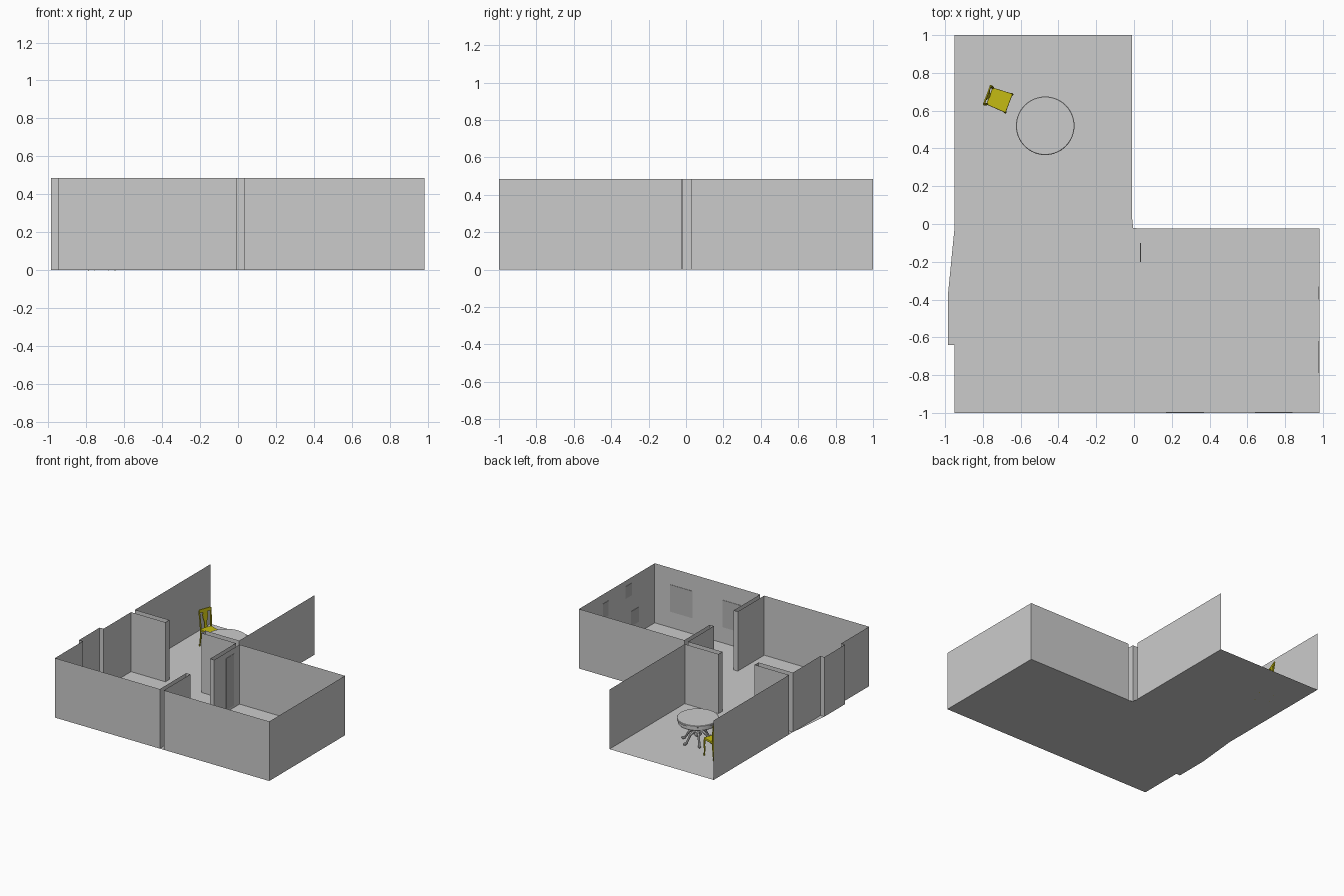
import bpy, bmesh, math
from mathutils import Vector, Matrix

if "Cube" in bpy.data.objects:
    bpy.data.objects.remove(bpy.data.objects["Cube"])


def material(name, rgb):
    m = bpy.data.materials.new(name)
    m.diffuse_color = (*rgb, 1)
    m.use_nodes = True
    m.node_tree.nodes["Principled BSDF"].inputs["Base Color"].default_value = m.diffuse_color
    return m


GREY = material("light_grey", (0.6, 0.6, 0.6))
DARK = material("mid_grey", (0.46, 0.46, 0.46))
YELLOW = material("olive_yellow", (0.56, 0.50, 0.006))


def finish(name, bm, mat, matrix=None, smooth=False, normals=True):
    if normals:
        bmesh.ops.recalc_face_normals(bm, faces=bm.faces)
    me = bpy.data.meshes.new(name)
    bm.to_mesh(me)
    bm.free()
    me.materials.append(mat)
    ob = bpy.data.objects.new(name, me)
    bpy.context.collection.objects.link(ob)
    if matrix:
        ob.matrix_world = matrix
    if smooth:
        bpy.ops.object.select_all(action='DESELECT')
        ob.select_set(True)
        bpy.context.view_layer.objects.active = ob
        bpy.ops.object.shade_smooth_by_angle(angle=math.radians(35))
    return ob


def box(name, lo, hi, mat, matrix=None):
    bm = bmesh.new()
    bmesh.ops.create_cube(bm, size=1)
    for v in bm.verts:
        v.co = Vector(lo[i] + (v.co[i] + 0.5) * (hi[i] - lo[i]) for i in range(3))
    return finish(name, bm, mat, matrix)


def sweep(name, path, mat, sides=8, matrix=None, smooth=True):
    """Tube through (point, radius) stations, with horizontal-safe rings."""
    bm = bmesh.new()
    rings = []
    pts = [Vector(p) for p, r in path]
    for i, (p, r) in enumerate(path):
        d = pts[min(i + 1, len(pts) - 1)] - pts[max(i - 1, 0)]
        side = Vector((0, 1, 0))
        other = d.cross(side).normalized()
        rings.append([bm.verts.new(pts[i] + r * (side * math.cos(a) + other * math.sin(a)))
                      for a in [(k + 0.5) * math.tau / sides for k in range(sides)]])
    for a, b in zip(rings, rings[1:]):
        for k in range(sides):
            bm.faces.new((a[k], a[(k + 1) % sides], b[(k + 1) % sides], b[k]))
    bm.faces.new(rings[0])
    bm.faces.new(rings[-1])
    return finish(name, bm, mat, matrix, smooth)


def lathe(name, profile, mat, matrix, sides=48):
    bm = bmesh.new()
    vs = [bm.verts.new((r, 0, z)) for r, z in profile]
    es = [bm.edges.new(p) for p in zip(vs, vs[1:])]
    bmesh.ops.spin(bm, geom=vs + es, cent=(0, 0, 0), axis=(0, 0, 1),
                   angle=math.tau, steps=sides)
    bmesh.ops.remove_doubles(bm, verts=bm.verts, dist=1e-5)
    return finish(name, bm, mat, matrix, True)


# Rooms: one floor outline with sheet walls, open along the back edge
H = 0.485
plan = [(-0.95, 1), (-0.95, 0.03), (-0.64, 0.03), (-0.64, -0.02), (-0.95, -0.02),
        (-0.95, -0.375), (-0.985, -0.375), (-0.985, -0.64), (-0.95, -0.64), (-0.95, -1),
        (-0.005, -1), (-0.005, -0.66), (0.032, -0.66), (0.032, -1), (0.982, -1),
        (0.982, -0.025), (0.032, -0.025), (0.032, -0.352), (-0.005, -0.352),
        (-0.005, -0.02), (-0.315, -0.02), (-0.315, 0.03), (-0.01, 0.03), (-0.01, 1)]
bm = bmesh.new()
bm.faces.new([bm.verts.new((x, y, 0)) for x, y in plan])
bmesh.ops.triangulate(bm, faces=bm.faces)
finish("floor", bm, GREY)
bm = bmesh.new()
low = [bm.verts.new((x, y, 0)) for x, y in plan]
top = [bm.verts.new((x, y, H)) for x, y in plan]
for i in range(len(plan) - 1):
    bm.faces.new((low[i], top[i], top[i + 1], low[i + 1]))
finish("walls", bm, GREY, normals=False)

# Thin panels on the inner walls of the right room
T = 0.003
for i, (x0, x1) in enumerate([(0.17, 0.37), (0.64, 0.84)]):
    box(f"front_wall_panel_{i}", (x0, -0.999, 0.13), (x1, -0.999 + T, 0.35), DARK)
for i, (y0, y1, z0, z1) in enumerate([(-0.70, -0.62, 0.34, 0.44), (-0.40, -0.33, 0.29, 0.41),
                                      (-0.79, -0.69, 0.09, 0.21)]):
    box(f"side_wall_panel_{i}", (0.981 - T, y0, z0), (0.981, y1, z1), DARK)
box("tall_wall_panel", (0.033, -0.2, 0.02), (0.033 + T, -0.1, 0.44), DARK)

# Round table: moulded top, turned pedestal, curved legs
TABLE = Matrix.Translation((-0.47, 0.52, 0))
lathe("table_top", [(0, 0.155), (0.143, 0.155), (0.147, 0.16), (0.147, 0.182), (0.155, 0.186),
                    (0.155, 0.197), (0.152, 0.2), (0, 0.2)], GREY, TABLE, 64)
lathe("table_pedestal", [(0, 0.045), (0.018, 0.047), (0.03, 0.06), (0.034, 0.08), (0.026, 0.1),
                         (0.02, 0.115), (0.024, 0.13), (0.045, 0.145), (0.05, 0.156), (0, 0.156)],
      GREY, TABLE, 24)
for i in range(6):
    sweep(f"table_leg_{i}",
          [((0.02, 0, 0.085), 0.013), ((0.045, 0, 0.09), 0.012), ((0.07, 0, 0.072), 0.010),
           ((0.088, 0, 0.04), 0.009), ((0.105, 0, 0.016), 0.009), ((0.12, 0, 0.013), 0.012),
           ((0.128, 0, 0.011), 0.007)],
          GREY, matrix=TABLE @ Matrix.Rotation(i * math.tau / 6 + 0.2, 4, 'Z'))

# Chair: local +x is the front, turned to face the table
CHAIR = Matrix.Translation((-0.715, 0.659, 0)) @ Matrix.Rotation(math.radians(-20.7), 4, 'Z')
bm = bmesh.new()
outline = [(-0.054, -0.048), (0.058, -0.054), (0.058, 0.054), (-0.054, 0.048)]
face = bm.faces.new([bm.verts.new((x, y, 0.128)) for x, y in outline])
up = bmesh.ops.extrude_face_region(bm, geom=[face])["geom"]
bmesh.ops.translate(bm, vec=(0, 0, 0.018),
                    verts=[g for g in up if isinstance(g, bmesh.types.BMVert)])
seat = finish("chair_seat", bm, YELLOW, CHAIR)
bev = seat.modifiers.new("soft_edge", 'BEVEL')
bev.width, bev.segments = 0.004, 2
for s, side in ((1, "left"), (-1, "right")):
    sweep(f"chair_front_leg_{side}",
          [((0.052, s * 0.048, 0.13), 0.008), ((0.056, s * 0.05, 0.09), 0.007),
           ((0.052, s * 0.049, 0.04), 0.005), ((0.056, s * 0.051, 0), 0.006)], YELLOW, 6, CHAIR)
    sweep(f"chair_back_post_{side}",
          [((-0.064, s * 0.047, 0), 0.005), ((-0.054, s * 0.046, 0.07), 0.006),
           ((-0.052, s * 0.046, 0.15), 0.007), ((-0.057, s * 0.049, 0.22), 0.006),
           ((-0.066, s * 0.052, 0.288), 0.006)], YELLOW, 6, CHAIR)


# Chair back pieces: mirrored outlines (half width, height) leaned backwards
def back_panel(name, half):
    bm = bmesh.new()
    rows = []
    for w, z in half:
        x = -0.053 - max(0, z - 0.14) * 0.09
        rows.append([bm.verts.new((x + dx, y, z)) for dx, y in
                     ((-0.004, -w), (0.003, -w), (0.003, w), (-0.004, w))])
    for a, b in zip(rows, rows[1:]):
        for k in range(4):
            bm.faces.new((a[k], a[(k + 1) % 4], b[(k + 1) % 4], b[k]))
    bm.faces.new(rows[0])
    bm.faces.new(rows[-1])
    finish(name, bm, YELLOW, CHAIR)


back_panel("chair_splat", [(0.016, 0.14), (0.011, 0.165), (0.012, 0.19), (0.022, 0.225),
                           (0.024, 0.245), (0.018, 0.275)])
back_panel("chair_top_rail", [(0.05, 0.268), (0.056, 0.284), (0.048, 0.294)])
